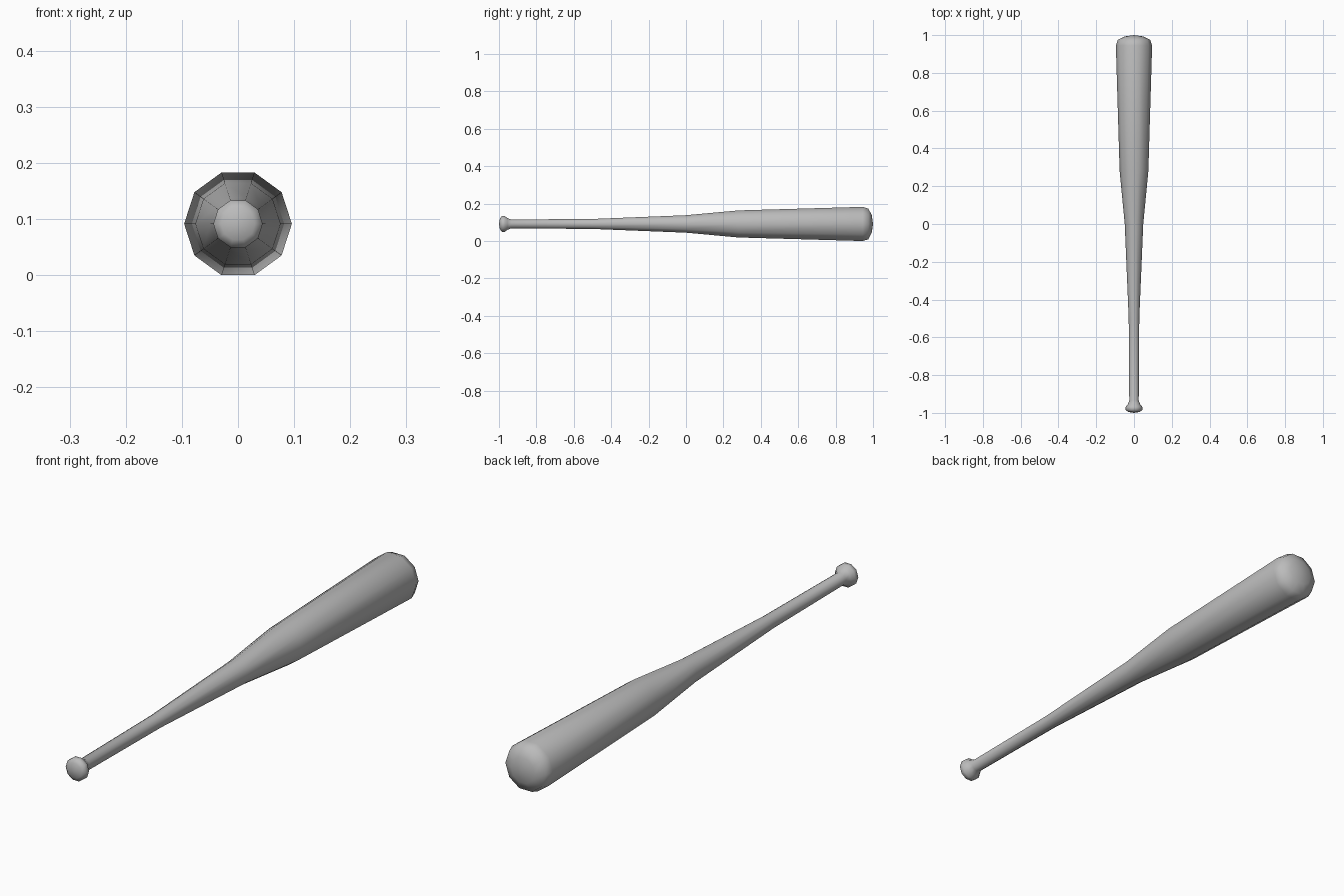
import bpy, bmesh, math

cube = bpy.data.objects.get("Cube")
if cube:
    bpy.data.objects.remove(cube, do_unlink=True)

SIDES = 10
RADIUS = 0.096
AXIS_Z = RADIUS * math.cos(math.pi / SIDES)

# Bat outline as (position along y, radius), from knob to rounded tip
PROFILE = [(-1.0, 0.0), (-0.995, 0.03), (-0.985, 0.044), (-0.968, 0.044),
           (-0.955, 0.033), (-0.935, 0.025), (-0.5, 0.028), (0.0, 0.049),
           (0.28, 0.076), (0.945, RADIUS), (0.975, 0.086), (0.993, 0.05), (1.0, 0.0)]

grey = bpy.data.materials.new("plain grey")
grey.use_nodes = True
colour = (0.5, 0.5, 0.5, 1)
grey.diffuse_color = colour
grey.node_tree.nodes["Principled BSDF"].inputs["Base Color"].default_value = colour


def lathe(name, profile, material):
    """Spin a profile round the y axis into a closed body."""
    bm = bmesh.new()
    rings = []
    for y, r in profile:
        count = SIDES if r > 0 else 1
        rings.append([bm.verts.new((r * math.cos(math.tau * i / SIDES), y,
                                    r * math.sin(math.tau * i / SIDES)))
                      for i in range(count)])
    for a, b in zip(rings, rings[1:]):
        for i in range(SIDES):
            j = (i + 1) % SIDES
            corners = [a[i % len(a)], a[j % len(a)], b[j % len(b)], b[i % len(b)]]
            bm.faces.new(list(dict.fromkeys(corners)))
    bmesh.ops.recalc_face_normals(bm, faces=bm.faces)
    mesh = bpy.data.meshes.new(name)
    bm.to_mesh(mesh)
    bm.free()
    mesh.materials.append(material)
    mesh.shade_smooth()
    obj = bpy.data.objects.new(name, mesh)
    bpy.context.collection.objects.link(obj)
    return obj


# Knob, handle, barrel and tip in one turned piece
bat = lathe("bat_body", PROFILE, grey)
bat.location.z = AXIS_Z
